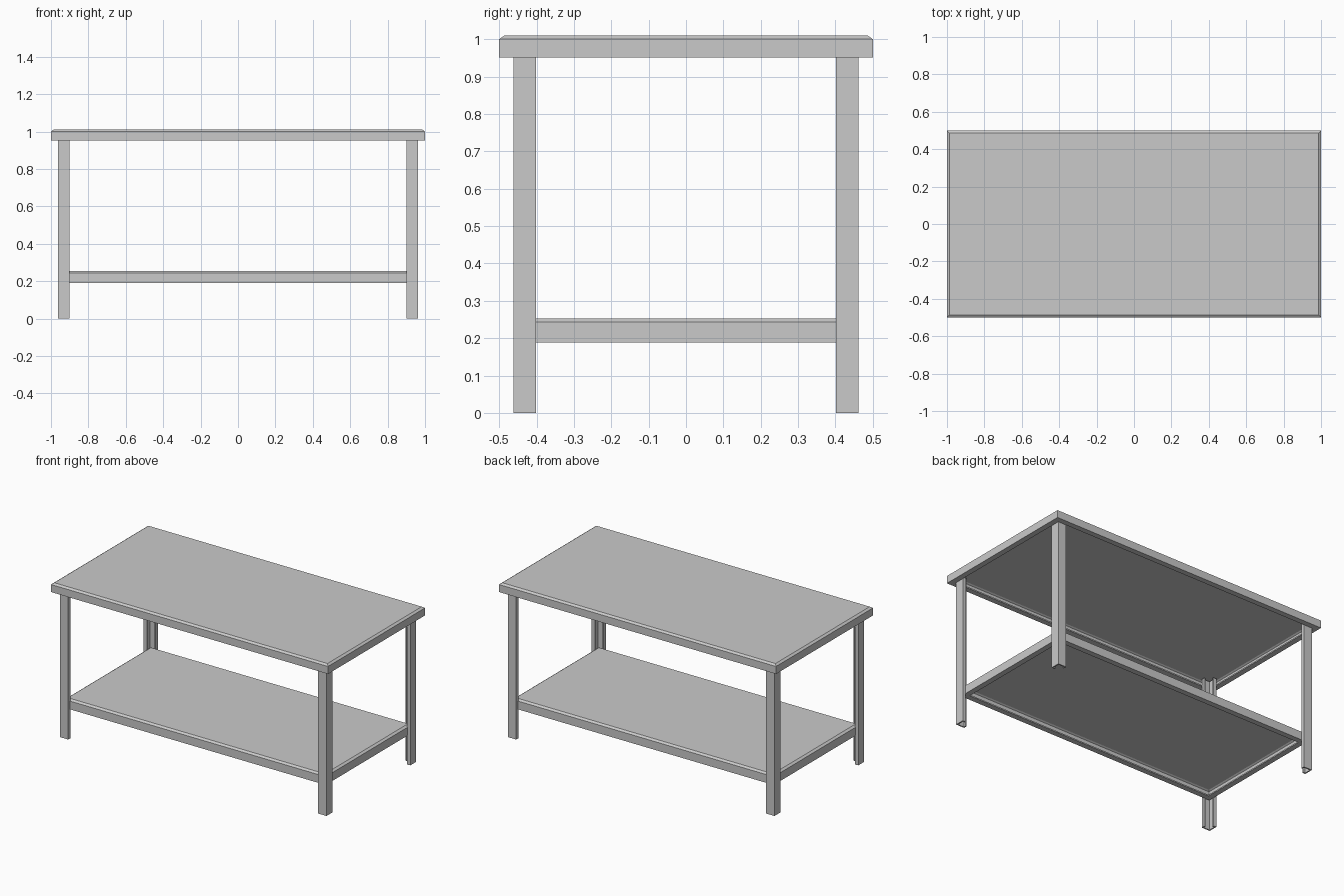
import bpy
import bmesh

cube = bpy.data.objects.get("Cube")
if cube:
    bpy.data.objects.remove(cube, do_unlink=True)

steel = bpy.data.materials.new("grey steel")
steel.use_nodes = True
GREY = (0.59, 0.59, 0.59, 1)
steel.diffuse_color = GREY
steel.node_tree.nodes["Principled BSDF"].inputs["Base Color"].default_value = GREY


def loft(name, rings):
    """Skin a stack of matching point loops and cap both ends."""
    bm = bmesh.new()
    loops = [[bm.verts.new(p) for p in ring] for ring in rings]
    for a, b in zip(loops, loops[1:]):
        for i in range(len(a)):
            j = (i + 1) % len(a)
            bm.faces.new((a[i], a[j], b[j], b[i]))
    bm.faces.new(loops[0])
    bm.faces.new(loops[-1])
    bmesh.ops.recalc_face_normals(bm, faces=bm.faces)
    mesh = bpy.data.meshes.new(name)
    bm.to_mesh(mesh)
    bm.free()
    mesh.materials.append(steel)
    obj = bpy.data.objects.new(name, mesh)
    bpy.context.collection.objects.link(obj)
    return obj


def tray(name, hx, hy, bottom, top):
    """Folded sheet panel: chamfered rim, skirt and inward lip, open below."""
    sheet, lip, chamfer, drop = 0.008, 0.036, 0.014, 0.01
    section = [(chamfer, top), (0, top - drop), (0, bottom), (lip, bottom),
               (lip, bottom + sheet), (sheet, bottom + sheet),
               (sheet, top - drop - sheet / 2),
               (chamfer + sheet / 2, top - sheet)]
    rings = []
    for inset, z in section:
        x, y = hx - inset, hy - inset
        rings.append([(-x, -y, z), (x, -y, z), (x, y, z), (-x, y, z)])
    return loft(name, rings)


def angle_leg(name, sx, sy, height):
    """Folded L-section post, corner outwards, with returned edges."""
    x, y, w, t, lip = 0.962, 0.462, 0.06, 0.008, 0.022
    # Half of the section as (along flange, inward), mirrored on the diagonal
    half = [(w, 0), (w, lip), (w - t, lip), (w - t, t)]
    outline = [(0, 0)] + half + [(t, t)] + [(b, a) for a, b in reversed(half)]
    return loft(name, [[(sx * (x - a), sy * (y - b), z) for a, b in outline]
                       for z in (0, height)])


# Worktop and lower shelf
tray("worktop", 1.0, 0.5, 0.951, 1.01)
tray("lower_shelf", 0.942, 0.442, 0.189, 0.253)

# Legs at the four corners
for depth, sy in (("front", -1), ("back", 1)):
    for side, sx in (("right", -1), ("left", 1)):
        angle_leg(f"{depth}_{side}_leg", sx, sy, 0.995)
